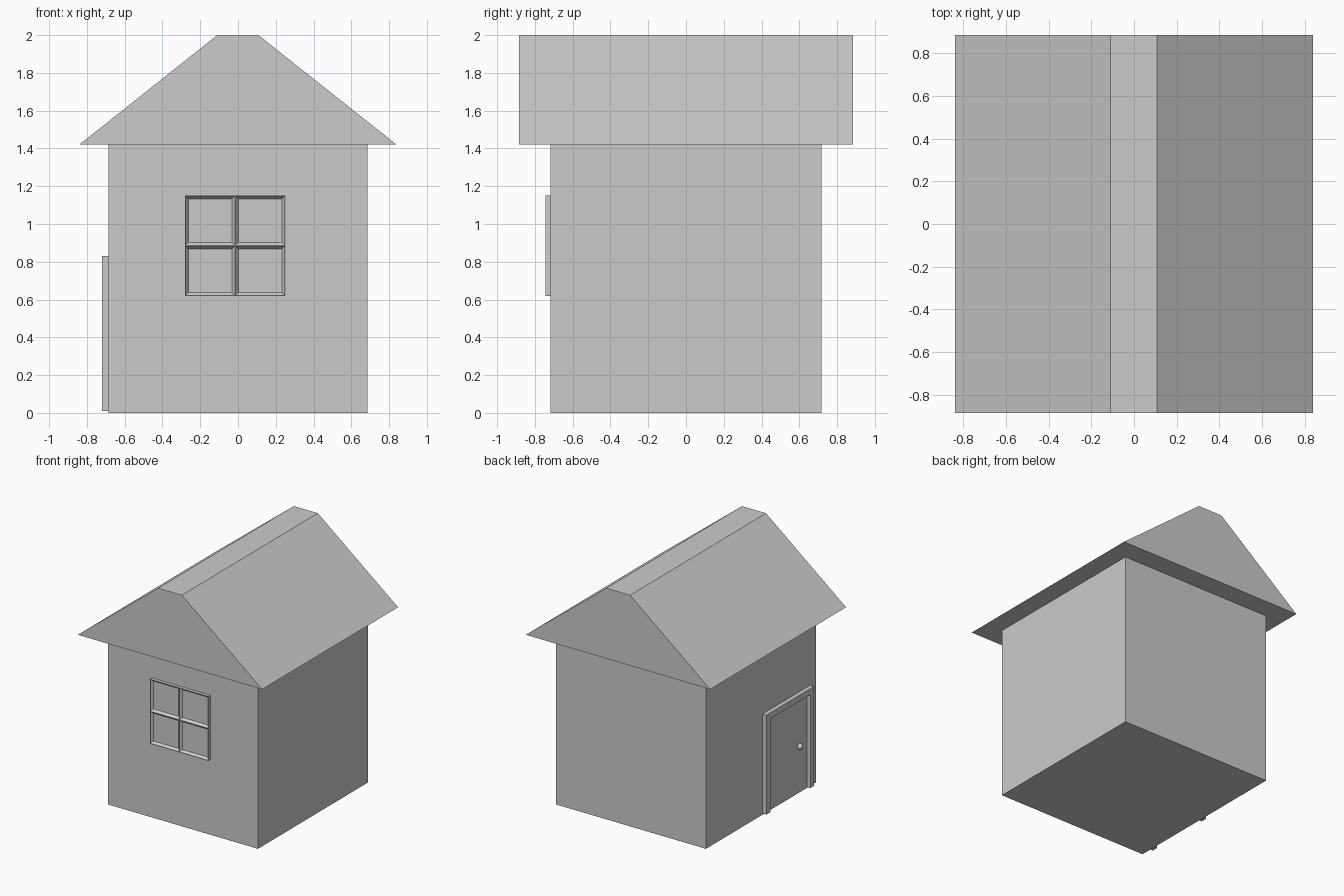
import bpy, bmesh
from mathutils import Matrix

if "Cube" in bpy.data.objects:
    bpy.data.objects.remove(bpy.data.objects["Cube"])


def finish(bm, name):
    bmesh.ops.recalc_face_normals(bm, faces=bm.faces)
    mesh = bpy.data.meshes.new(name)
    bm.to_mesh(mesh)
    bm.free()
    obj = bpy.data.objects.new(name, mesh)
    bpy.context.collection.objects.link(obj)
    return obj


def prism(name, profile, to_point, start, end):
    """Extrude a 2D profile between two depths."""
    bm = bmesh.new()
    a = [bm.verts.new(to_point(p, start)) for p in profile]
    b = [bm.verts.new(to_point(p, end)) for p in profile]
    bm.faces.new(a)
    bm.faces.new(b)
    n = len(profile)
    for i in range(n):
        j = (i + 1) % n
        bm.faces.new((a[i], a[j], b[j], b[i]))
    return finish(bm, name)


def along_y(p, d):
    return (p[0], d, p[1])


def along_x(p, d):
    return (d, p[0], p[1])


# Walls
prism("walls", [(-0.685, 0), (0.685, 0), (0.685, 1.42), (-0.685, 1.42)],
      along_y, -0.718, 0.718)

# Roof with a narrow flat ridge
prism("roof", [(-0.84, 1.42), (0.84, 1.42), (0.108, 2), (-0.11, 2)],
      along_y, -0.885, 0.885)

# Window: block split into four panes, each sunk with sloped edges
bm = bmesh.new()
xs, zs, y_front, y_back = (-0.28, -0.015, 0.25), (0.62, 0.885, 1.15), -0.745, -0.71
grid = [[bm.verts.new((x, y_front, z)) for z in zs] for x in xs]
panes = [bm.faces.new((grid[i][k], grid[i + 1][k], grid[i + 1][k + 1], grid[i][k + 1]))
         for i in range(2) for k in range(2)]
rim = [e for e in bm.edges if e.is_boundary]
sides = bmesh.ops.extrude_edge_only(bm, edges=rim)["geom"]
for v in sides:
    if isinstance(v, bmesh.types.BMVert):
        v.co.y = y_back
bmesh.ops.holes_fill(bm, edges=[e for e in bm.edges if e.is_boundary], sides=0)
bm.normal_update()
bmesh.ops.inset_individual(bm, faces=panes, thickness=0.003)
bmesh.ops.inset_individual(bm, faces=panes, thickness=0.022, depth=-0.02)
finish(bm, "window")

# Door frame on the left wall: two posts and a lintel
y0, y1, w, z0, z1 = -0.64, -0.02, 0.05, 0.01, 0.83
prism("door_frame",
      [(y0, z0), (y0 + w, z0), (y0 + w, z1 - w), (y1 - w, z1 - w),
       (y1 - w, z0), (y1, z0), (y1, z1), (y0, z1)],
      along_x, -0.72, -0.67)

# Door leaf
prism("door", [(y0 + w, z0), (y1 - w, z0), (y1 - w, z1 - w), (y0 + w, z1 - w)],
      along_x, -0.69, -0.67)

# Door knob
bm = bmesh.new()
bmesh.ops.create_uvsphere(bm, u_segments=16, v_segments=8, radius=0.024,
                          matrix=Matrix.Translation((-0.697, -0.49, 0.385)))
knob = finish(bm, "door_knob")
for p in knob.data.polygons:
    p.use_smooth = True
